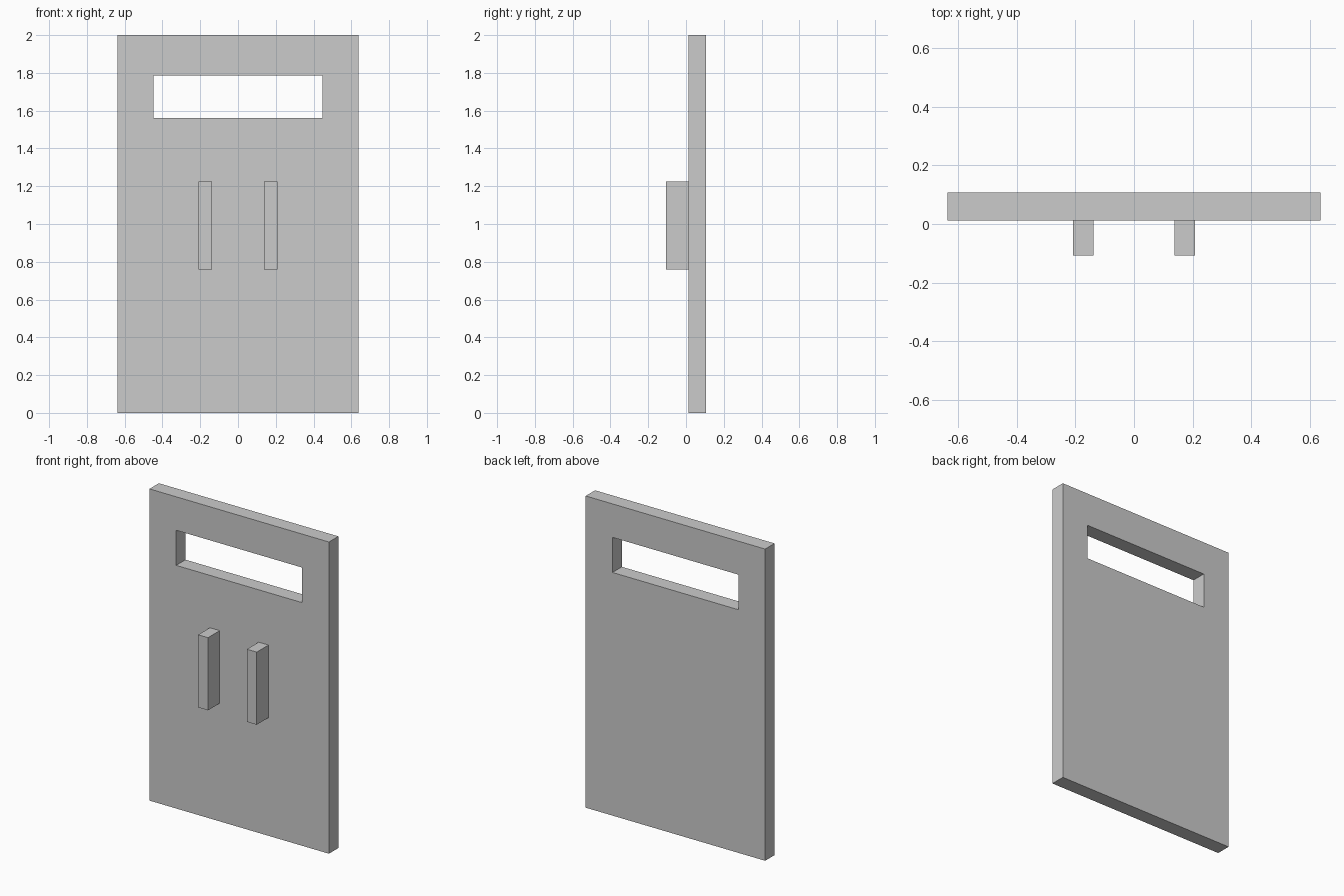
import bpy
import bmesh

cube = bpy.data.objects.get("Cube")
if cube:
    bpy.data.objects.remove(cube, do_unlink=True)

# Single grey material
grey = bpy.data.materials.new("plain_grey")
grey.use_nodes = True
colour = (0.6, 0.6, 0.6, 1)
grey.diffuse_color = colour
grey.node_tree.nodes["Principled BSDF"].inputs["Base Color"].default_value = colour

FRONT, BACK = 0.012, 0.107


def finish(name, bm):
    bmesh.ops.recalc_face_normals(bm, faces=bm.faces)
    mesh = bpy.data.meshes.new(name)
    bm.to_mesh(mesh)
    bm.free()
    mesh.materials.append(grey)
    obj = bpy.data.objects.new(name, mesh)
    bpy.context.collection.objects.link(obj)
    return obj


def rectangle(bm, half_width, bottom, top):
    corners = [(-half_width, bottom), (half_width, bottom),
               (half_width, top), (-half_width, top)]
    return [bm.verts.new((x, FRONT, z)) for x, z in corners]


def extrude(bm, depth):
    new = bmesh.ops.extrude_face_region(bm, geom=list(bm.faces), use_keep_orig=True)
    verts = [g for g in new["geom"] if isinstance(g, bmesh.types.BMVert)]
    bmesh.ops.translate(bm, verts=verts, vec=(0, depth, 0))


# Shield panel: a rectangular ring around the viewing slot, given thickness
bm = bmesh.new()
outer = rectangle(bm, 0.637, 0, 2)
inner = rectangle(bm, 0.447, 1.56, 1.785)
for i in range(4):
    j = (i + 1) % 4
    bm.faces.new((outer[i], outer[j], inner[j], inner[i]))
extrude(bm, BACK - FRONT)
finish("panel", bm)

# Two upright grip bars on the front
for name, side in (("right_grip", -1), ("left_grip", 1)):
    bm = bmesh.new()
    bm.faces.new(rectangle(bm, 0.035, 0.758, 1.224))
    extrude(bm, -BACK - FRONT)
    grip = finish(name, bm)
    grip.location.x = side * 0.173
